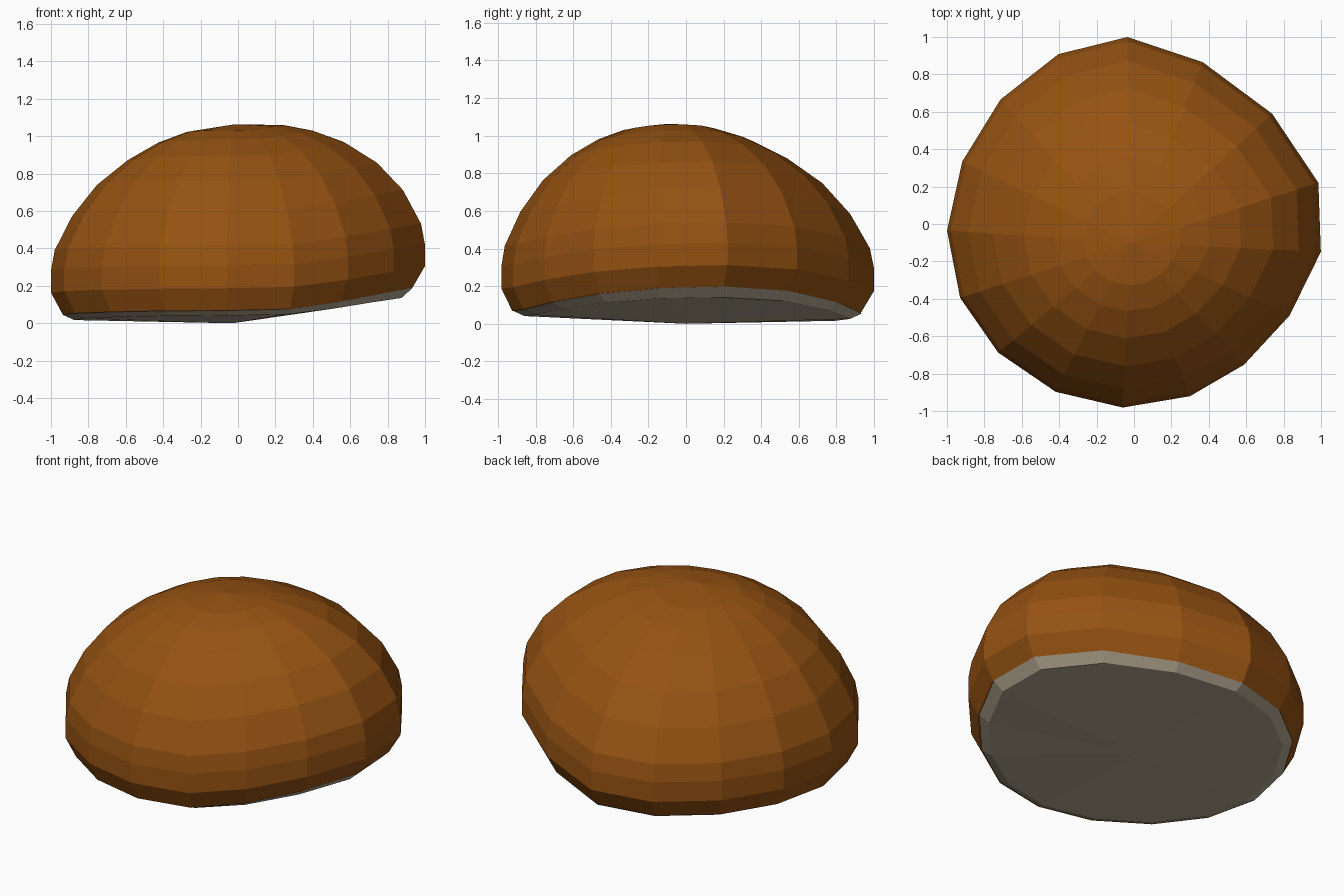
import bpy, bmesh, math

if "Cube" in bpy.data.objects:
    bpy.data.objects.remove(bpy.data.objects["Cube"])

# Outline: azimuth (degrees) and radius of the sixteen meridians
OUTLINE = [(92, 1.0), (114, .994), (137, .976), (160, .977), (182, 1.0), (203, 1.01),
           (223.4, 1.0), (245, .99), (266.5, .983), (288, .968), (308, .955),
           (329.5, .965), (351.5, 1.01), (372.6, 1.01), (398.6, .945), (427, .94)]

# Profile: radius, height, lift on the raised right side
DOME = [(.935, .043, .155), (1, .162, .15), (1, .285, .145), (.98, .39, .15),
        (.885, .572, .148), (.75, .738, .125), (.58, .872, .098),
        (.415, .965, .065), (.26, 1.022, .038)]
BOTTOM = [DOME[0], (.875, .016, .125)]


def material(name, rgb):
    mat = bpy.data.materials.new(name)
    mat.diffuse_color = (*rgb, 1)
    mat.use_nodes = True
    mat.node_tree.nodes["Principled BSDF"].inputs["Base Color"].default_value = mat.diffuse_color
    return mat


def shell(name, rings, tip, mat, drift):
    """Faceted cap: rings closed by a fan at the tip."""
    bm = bmesh.new()
    loops = []
    for r, z, lift in rings:
        loop = []
        for deg, rad in OUTLINE:
            a = math.radians(deg)
            raised = max(0, math.cos(a - math.radians(11))) ** 1.35
            h = z + lift * raised + .025 * max(0, -math.sin(a)) * min(1, lift * 10)
            shift = (1 - r) * drift
            loop.append(bm.verts.new((r * rad * math.cos(a) + tip[0] * shift,
                                      r * rad * math.sin(a) + tip[1] * shift, h)))
        loops.append(loop)
    n = len(OUTLINE)
    for lo, hi in zip(loops, loops[1:]):
        for i in range(n):
            j = (i + 1) % n
            bm.faces.new((lo[i], lo[j], hi[j], hi[i]))
    pole = bm.verts.new(tip)
    for i in range(n):
        bm.faces.new((loops[-1][i], loops[-1][(i + 1) % n], pole))
    # Point the normals away from the middle of the body
    for f in bm.faces:
        f.normal_update()
        c = f.calc_center_median()
        c.z -= .4
        if f.normal.dot(c) < 0:
            f.normal_flip()
    me = bpy.data.meshes.new(name)
    bm.to_mesh(me)
    bm.free()
    me.materials.append(mat)
    ob = bpy.data.objects.new(name, me)
    bpy.context.collection.objects.link(ob)
    return ob


# Rounded upper dome
shell("dome_cap", DOME, (-.02, -.10, 1.063), material("warm brown", (.30, .084, .006)), 1)

# Pale underside with a narrow chamfered rim
shell("underside", BOTTOM, (-.03, 0, 0), material("pale grey beige", (.47, .40, .29)), 0)
